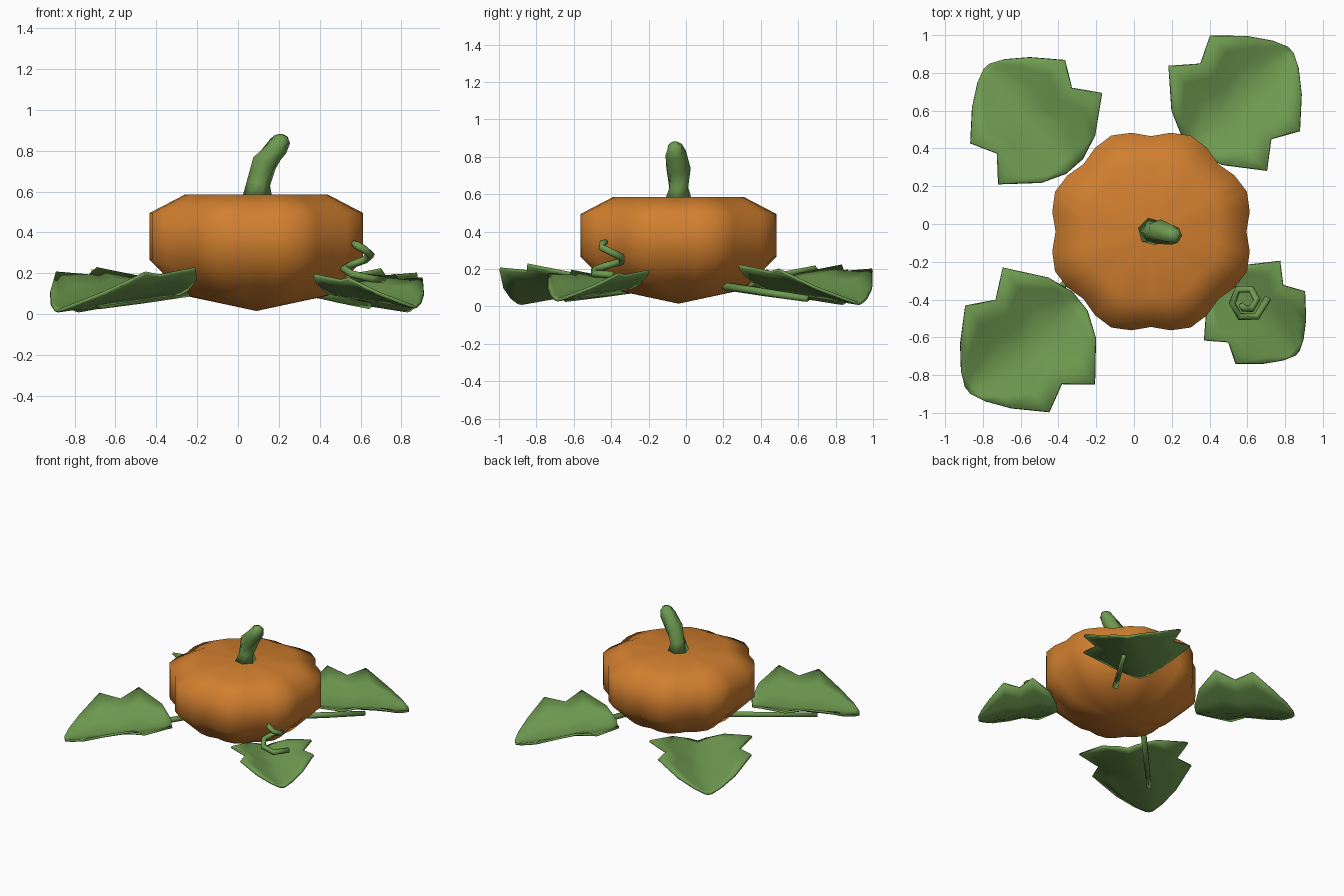
import bpy, bmesh, math
from mathutils import Vector

if "Cube" in bpy.data.objects:
    bpy.data.objects.remove(bpy.data.objects["Cube"])


def material(name, rgb):
    m = bpy.data.materials.new(name)
    m.diffuse_color = (*rgb, 1)
    m.use_nodes = True
    m.node_tree.nodes["Principled BSDF"].inputs["Base Color"].default_value = m.diffuse_color
    return m


ORANGE = material("pumpkin_orange", (0.64, 0.213, 0.028))
GREEN = material("leaf_green", (0.155, 0.32, 0.08))


def finish(name, bm, mat):
    bmesh.ops.recalc_face_normals(bm, faces=bm.faces[:])
    for f in bm.faces:
        f.smooth = True
    me = bpy.data.meshes.new(name)
    bm.to_mesh(me)
    bm.free()
    me.materials.append(mat)
    ob = bpy.data.objects.new(name, me)
    bpy.context.collection.objects.link(ob)
    return ob


def bridge(bm, a, b):
    n = len(a)
    for i in range(n):
        bm.faces.new((a[i], a[(i + 1) % n], b[(i + 1) % n], b[i]))


def tube(name, points, radii, sides=6, twist=0.0):
    """Tube through points with one radius per point, closed at both ends."""
    bm = bmesh.new()
    pts = [Vector(p) for p in points]
    rings = []
    side = None
    for i, p in enumerate(pts):
        t = (pts[min(i + 1, len(pts) - 1)] - pts[max(i - 1, 0)]).normalized()
        if side is None:
            side = t.orthogonal()
        side = (side - t * side.dot(t)).normalized()
        up = t.cross(side)
        angles = [2 * math.pi * k / sides + twist * i for k in range(sides)]
        rings.append([bm.verts.new(p + radii[i] * (math.cos(a) * side + math.sin(a) * up))
                      for a in angles])
    for a, b in zip(rings, rings[1:]):
        bridge(bm, a, b)
    bm.faces.new(rings[0])
    bm.faces.new(rings[-1])
    return finish(name, bm, GREEN)


# Ribbed pumpkin: lathe profile with eight rounded lobes
CX, CY, SEG = 0.09, -0.04, 32
LOBE = (0.505, 0.533, 0.55, 0.533)
bm = bmesh.new()
rings = []
for k, z in ((0.67, 0.09), (1, 0.265), (1, 0.495), (0.67, 0.585)):
    ring = []
    for i in range(SEG):
        a = 2 * math.pi * i / SEG
        r = LOBE[i % 4] * k
        ring.append(bm.verts.new((CX + r * math.cos(a), CY + r * math.sin(a), z)))
    rings.append(ring)
for a, b in zip(rings, rings[1:]):
    bridge(bm, a, b)
for ring, z in ((rings[0], 0.015), (rings[-1], 0.572)):
    c = bm.verts.new((CX, CY, z))
    for i in range(SEG):
        bm.faces.new((ring[i], ring[(i + 1) % SEG], c))
finish("pumpkin", bm, ORANGE)

# Bent, twisted stem on top
tube("stem",
     [(0.095, -0.04, 0.565), (0.1, -0.04, 0.64), (0.13, -0.04, 0.74),
      (0.195, -0.055, 0.82), (0.217, -0.06, 0.856), (0.225, -0.062, 0.876)],
     [0.077, 0.058, 0.066, 0.056, 0.043, 0.02], twist=0.3)

# Leaf outline: distance from base, half width, rim lift
LEAF = ((0.0, 0.06, 0.02), (0.055, 0.2, 0.08), (0.21, 0.39, 0.145), (0.345, 0.28, 0.125),
        (0.49, 0.355, 0.155), (0.635, 0.215, 0.075), (0.72, 0.1, 0.03), (0.755, 0.025, 0.005))
COLS = (-1, -0.66, -0.33, 0, 0.33, 0.66, 1)


def leaf(name, base, tip, z_base=0.1, z_tip=0.016):
    """Folded leaf with raised side lobes, midrib running from base to tip."""
    d = Vector((tip[0] - base[0], tip[1] - base[1]))
    scale = d.length / 0.76
    d.normalize()
    n = Vector((-d.y, d.x))
    bm = bmesh.new()
    rows = []
    for s, w, lift in LEAF:
        row = []
        for c in COLS:
            p = Vector(base) + scale * (s * d + c * w * n)
            z = z_base + (z_tip - z_base) * s / 0.755 + scale * lift * abs(c) ** 1.15
            row.append(bm.verts.new((p.x, p.y, z)))
        rows.append(row)
    for a, b in zip(rows, rows[1:]):
        for i in range(len(COLS) - 1):
            bm.faces.new((a[i], a[i + 1], b[i + 1], b[i]))
    ob = finish(name, bm, GREEN)
    mod = ob.modifiers.new("thickness", "SOLIDIFY")
    mod.thickness = 0.016
    mod.offset = 0


leaf("leaf_front_left", (-0.285, -0.41), (-0.885, -0.883))
leaf("leaf_back_right", (0.295, 0.42), (0.833, 0.925))
leaf("leaf_back_left", (-0.315, 0.305), (-0.783, 0.838))
leaf("leaf_front_right", (0.46, -0.298), (0.867, -0.688), 0.1, 0.035)

# Vines joining two opposite leaves to the pumpkin
for name, start, end in (
        ("vine_front_left", (-0.22, -0.16), (-0.68, -0.645)),
        ("vine_back_right", (0.34, 0.2), (0.64, 0.65))):
    mid = [start[i] * 0.5 + end[i] * 0.5 for i in (0, 1)]
    tube(name, [(*start, 0.11), (*mid, 0.075), (*end, 0.042)], [0.022, 0.021, 0.018])

# Curling tendril above the small leaf
TENDRIL = [(0.71, -0.39, 0.17), (0.65, -0.49, 0.175), (0.56, -0.49, 0.195),
           (0.52, -0.42, 0.22), (0.55, -0.345, 0.24), (0.62, -0.345, 0.265),
           (0.65, -0.4, 0.29), (0.62, -0.45, 0.315), (0.58, -0.445, 0.338),
           (0.565, -0.425, 0.348)]
tube("tendril", TENDRIL, [0.02] * 9 + [0.014])
